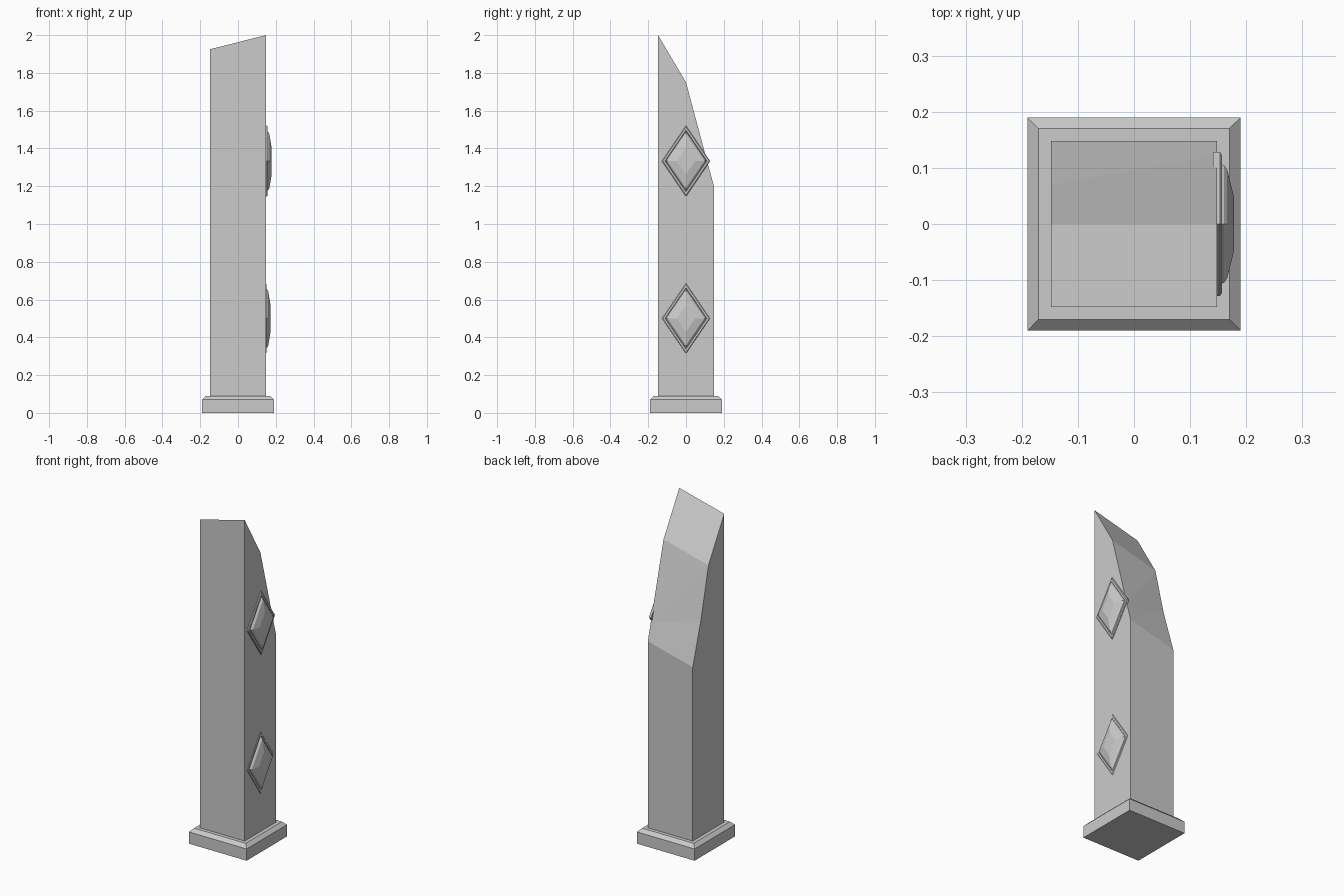
import bpy, bmesh

if "Cube" in bpy.data.objects:
    bpy.data.objects.remove(bpy.data.objects["Cube"])


def finish(name, bm):
    bmesh.ops.recalc_face_normals(bm, faces=bm.faces)
    me = bpy.data.meshes.new(name)
    bm.to_mesh(me)
    bm.free()
    ob = bpy.data.objects.new(name, me)
    bpy.context.collection.objects.link(ob)
    return ob


def loft(name, rings):
    """Join rings of points with quads and cap both ends."""
    bm = bmesh.new()
    loops = [[bm.verts.new(p) for p in ring] for ring in rings]
    n = len(loops[0])
    for a, b in zip(loops, loops[1:]):
        for i in range(n):
            j = (i + 1) % n
            bm.faces.new((a[i], a[j], b[j], b[i]))
    bm.faces.new(loops[0])
    bm.faces.new(loops[-1])
    return finish(name, bm)


def square(h, z):
    return [(-h, -h, z), (h, -h, z), (h, h, z), (-h, h, z)]


# plinth with a chamfered upper edge
loft("plinth", [square(0.19, 0), square(0.19, 0.07), square(0.17, 0.09)])

# pillar: two side profiles (y, z), the left one slightly lower and chipped
W = 0.148
right = [(-W, 0.08), (-W, 2.0), (0, 1.75), (0.122, 1.295), (W, 1.2), (W, 0.08)]
left = [(-W, 0.08), (-W, 1.925), (0, 1.675), (0.07, 1.38), (W, 1.125), (W, 0.08)]
bm = bmesh.new()
R = [bm.verts.new((W, y, z)) for y, z in right]
L = [bm.verts.new((-W, y, z)) for y, z in left]
bm.faces.new(R)
bm.faces.new(L)
for i in range(6):
    j = (i + 1) % 6
    if i == 2:  # broken slope splits along a diagonal
        bm.faces.new((L[2], R[2], R[3]))
        bm.faces.new((L[2], R[3], L[3]))
    else:
        bm.faces.new((L[i], R[i], R[j], L[j]))
finish("pillar", bm)

# diamond ornaments on the right face: (scale, x) steps of rim, groove and gem
steps = [(1.0, 0.141), (1.0, 0.153), (0.96, 0.157), (0.87, 0.157), (0.84, 0.152),
         (0.82, 0.160), (0.76, 0.166), (0.38, 0.178)]


def diamond(name, zc, shift):
    rings = []
    for s, x in steps:
        y, z = 0.128 * s, 0.188 * s
        rings.append([(x + shift, -y, zc), (x + shift, 0, zc - z),
                      (x + shift, y, zc), (x + shift, 0, zc + z)])
    loft(name, rings)


diamond("upper_diamond", 1.333, 0)
diamond("lower_diamond", 0.5, -0.006)
